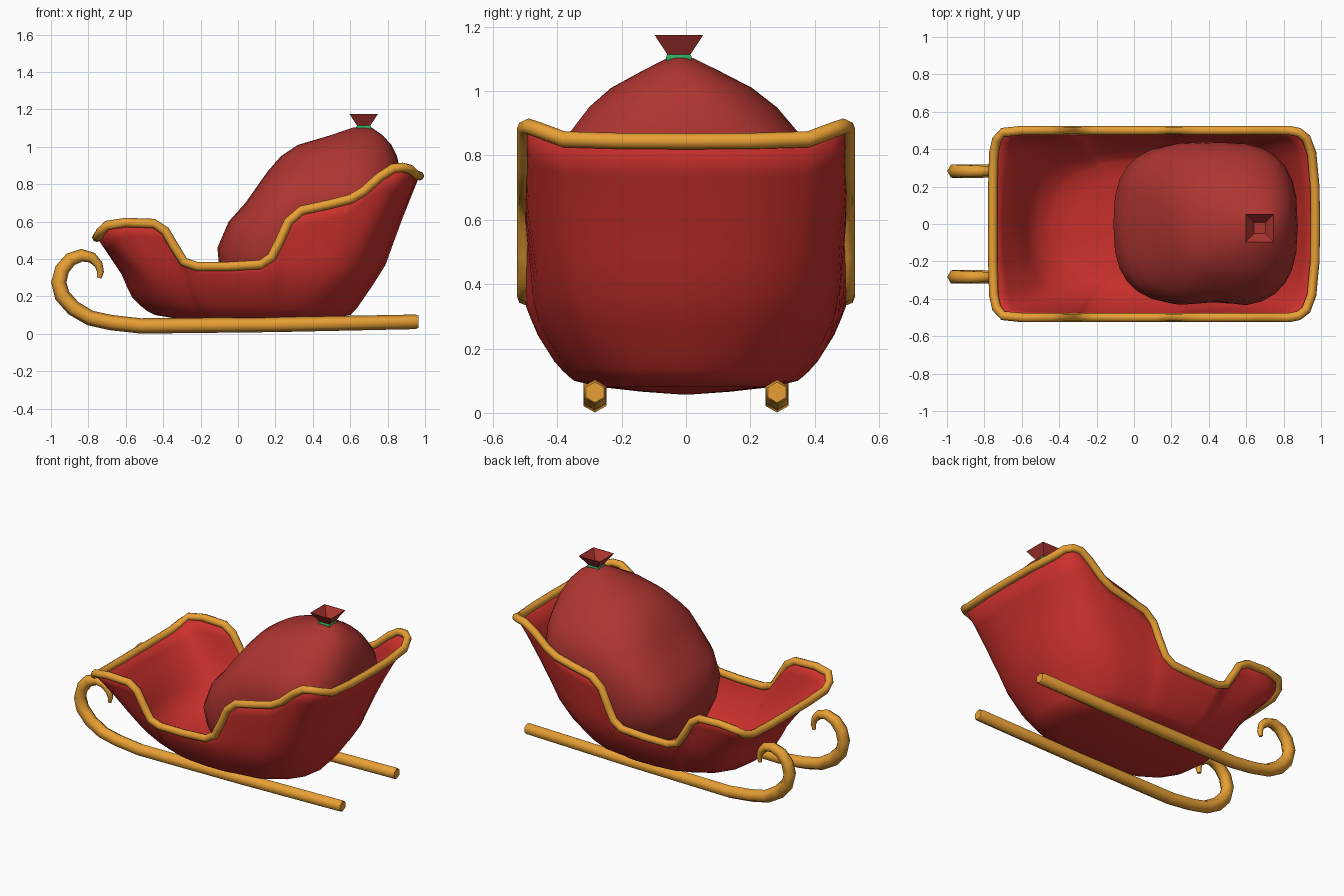
import bpy, bmesh, math
from mathutils import Vector

if "Cube" in bpy.data.objects:
    bpy.data.objects.remove(bpy.data.objects["Cube"])


def material(name, rgb):
    m = bpy.data.materials.new(name)
    m.diffuse_color = (*rgb, 1)
    m.use_nodes = True
    m.node_tree.nodes["Principled BSDF"].inputs["Base Color"].default_value = m.diffuse_color
    return m


RED = material("red", (0.60, 0.03, 0.025))
SACK = material("sack_red", (0.42, 0.035, 0.03))
GOLD = material("gold", (0.80, 0.35, 0.035))
GREEN = material("green", (0.03, 0.40, 0.10))


def finish(name, bm, mat, angle=65):
    me = bpy.data.meshes.new(name)
    bm.to_mesh(me)
    bm.free()
    ob = bpy.data.objects.new(name, me)
    bpy.context.collection.objects.link(ob)
    me.materials.append(mat)
    bpy.ops.object.select_all(action='DESELECT')
    ob.select_set(True)
    bpy.context.view_layer.objects.active = ob
    bpy.ops.object.shade_smooth_by_angle(angle=math.radians(angle))
    return ob


def bridge(bm, a, b):
    n = len(a)
    for i in range(n):
        bm.faces.new((a[i], a[(i + 1) % n], b[(i + 1) % n], b[i]))


def loft(rings, cap_start=False, cap_end=False, closed=False):
    bm = bmesh.new()
    vs = [[bm.verts.new(p) for p in r] for r in rings]
    for a, b in zip(vs, vs[1:]):
        bridge(bm, a, b)
    if closed:
        bridge(bm, vs[-1], vs[0])
    if cap_start:
        bm.faces.new(vs[0])
    if cap_end:
        bm.faces.new(vs[-1])
    bmesh.ops.recalc_face_normals(bm, faces=bm.faces)
    return bm


def sweep(path, radii, sides, ref, closed=False):
    path = [Vector(p) for p in path]
    n, rings = len(path), []
    for i, p in enumerate(path):
        prev = path[i - 1] if closed or i else p
        nxt = path[(i + 1) % n] if closed or i < n - 1 else p
        t = (nxt - prev).normalized()
        u = t.cross(Vector(ref)).normalized()
        v = u.cross(t)
        rings.append([p + radii[i] * (u * math.cos(k * math.tau / sides) + v * math.sin(k * math.tau / sides))
                      for k in range(sides)])
    return loft(rings, not closed, not closed, closed)


def interp(table, z):
    if z <= table[0][0]:
        return table[0][1]
    for (z0, a), (z1, b) in zip(table, table[1:]):
        if z <= z1:
            return a + (b - a) * (z - z0) / (z1 - z0)
    return table[-1][1]


# Rim line, from front centre round one side to back centre
half = [(-.755, 0, .515), (-.755, .2, .515), (-.75, .38, .52), (-.735, .45, .545), (-.70, .49, .58),
        (-.6, .5, .595), (-.45, .5, .59), (-.39, .5, .55), (-.34, .5, .465), (-.29, .5, .385),
        (-.22, .5, .36), (-.05, .5, .36), (.12, .5, .37), (.18, .5, .41), (.22, .5, .49),
        (.27, .5, .6), (.34, .5, .66), (.48, .5, .69), (.6, .5, .72), (.67, .5, .76),
        (.76, .5, .84), (.83, .5, .885), (.88, .49, .89), (.92, .46, .88), (.95, .38, .85),
        (.967, .2, .845), (.97, 0, .844)]
rim = half + [(x, -y, z) for x, y, z in half[-2:0:-1]]

# Hull: front edge, back edge and half width as functions of height
front = [(.10, -.44), (.13, -.5), (.2, -.57), (.32, -.62), (.52, -.755), (.6, -.78)]
back = [(.10, .60), (.13, .63), (.35, .78), (.6, .87), (.85, .97), (.9, .985)]
width = [(.10, .34), (.12, .365), (.16, .40), (.25, .455), (.33, .485), (.6, .505), (.9, .50)]


def hull_ring(t):
    ring = []
    k = .95 * (1 - t) ** .8  # corners grow rounder towards the floor
    for x, y, zr in rim:
        z = .10 + (zr - .10) * t
        u = 2 * (x - interp(front, zr)) / (interp(back, zr) - interp(front, zr)) - 1
        v = y / interp(width, zr)
        u, v = u * math.sqrt(1 - k * v * v / 2 * u * u), v * math.sqrt(1 - k * u * u / 2 * v * v)
        xf, xb = interp(front, z), interp(back, z)
        ring.append(((xf + xb) / 2 + u * (xb - xf) / 2, v * interp(width, z), z))
    return ring


base = hull_ring(0)
floor = [[(.08 + (x - .08) * s, y * s, z) for x, y, _ in base] for s, z in ((.04, .057), (.4, .066), (.78, .081))]
bm = loft(floor + [hull_ring(t) for t in (0, .05, .12, .22, .36, .52, .7, .85, 1)], cap_start=True)
lowest = min(bm.faces, key=lambda f: f.calc_center_median().z)
if lowest.normal.z > 0:
    bmesh.ops.reverse_faces(bm, faces=bm.faces)
hull = finish("sleigh_body", bm, RED)
sol = hull.modifiers.new("thickness", 'SOLIDIFY')
sol.thickness = .012
sol.offset = -1

# Rim trim
finish("rim_trim", sweep(rim, [.025] * len(rim), 8, (0, 0, 1), closed=True), GOLD)

# Runners with curled fronts
curl = [(.965, .064, .032), (.95, .064, .039), (.2, .049, .040), (-.52, .042, .041), (-.68, .060, .041),
        (-.79, .084, .041), (-.88, .137, .042), (-.94, .205, .042), (-.958, .275, .041), (-.94, .345, .039),
        (-.895, .398, .037), (-.835, .420, .034), (-.78, .407, .029), (-.745, .37, .023),
        (-.735, .33, .018), (-.742, .298, .012)]
for side, y in (("left", -.283), ("right", .283)):
    finish(side + "_runner", sweep([(x, y, z) for x, z, _ in curl], [r for *_, r in curl], 6, (0, 1, 0)), GOLD)

# Sack: stacked rounded-square sections (z, x min, x max, half width, squareness)
sections = [(.12, .10, .45, .22, 2.2), (.22, -.05, .59, .35, 2.4), (.35, -.10, .71, .41, 2.6),
            (.46, -.11, .79, .43, 2.8), (.6, -.05, .855, .44, 2.9), (.7, .04, .875, .44, 2.8),
            (.8, .11, .875, .415, 2.7), (.87, .16, .868, .36, 2.6), (.95, .23, .85, .295, 2.4),
            (1.01, .32, .82, .22, 2.3), (1.06, .49, .775, .125, 2.2), (1.103, .615, .715, .04, 2)]
rings = []
for z, x0, x1, w, e in sections:
    ring = []
    for k in range(28):
        c, s = math.cos(k * math.tau / 28), math.sin(k * math.tau / 28)
        x = (x0 + x1) / 2 + (x1 - x0) / 2 * math.copysign(abs(c) ** (2 / e), c)
        y = w * math.copysign(abs(s) ** (2 / e), s)
        # soft dent in the near side
        if s < 0:
            y *= 1 - .07 * math.exp(-((x - .43) / .1) ** 2)
        ring.append((x, y - .018 * max(0, (z - .6) / .5), z))
    rings.append(ring)
finish("sack", loft(rings, True, True), SACK)


# Tie and flared square neck
def square(h, z):
    return [(.672 + sx * h, -.022 + sy * h, z) for sx, sy in ((-1, -1), (1, -1), (1, 1), (-1, 1))]


finish("sack_tie", loft([square(.038, 1.093), square(.040, 1.104), square(.036, 1.115)], True, True), GREEN, 30)
finish("sack_neck", loft([square(.036, 1.114), square(.076, 1.175), square(.073, 1.175), square(.030, 1.118)],
                         True, True), SACK, 30)
